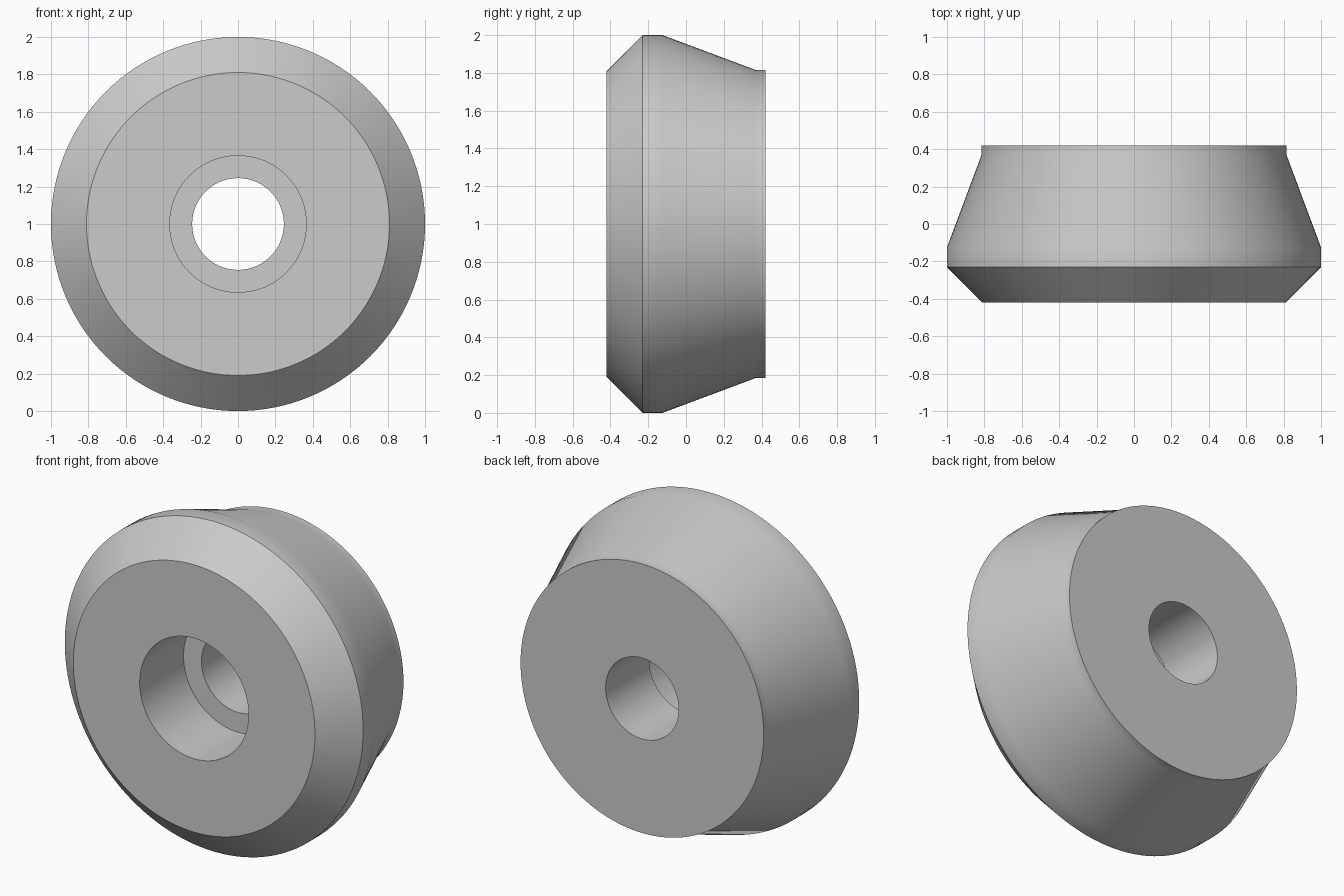
import bpy, bmesh, math
from mathutils import Matrix, Vector

cube = bpy.data.objects.get("Cube")
if cube:
    bpy.data.objects.remove(cube, do_unlink=True)

# Plain grey material
grey = bpy.data.materials.new("grey")
grey.use_nodes = True
colour = (0.6, 0.6, 0.6, 1)
grey.diffuse_color = colour
grey.node_tree.nodes["Principled BSDF"].inputs["Base Color"].default_value = colour

# Closed cross-section of the ring as (radius, y), front to back
section = [
    (0.365, -0.42), (0.81, -0.42),    # front face
    (1.0, -0.23), (1.0, -0.125),      # chamfer and rim
    (0.815, 0.37), (0.815, 0.42),     # taper and back lip
    (0.245, 0.42), (0.245, 0.0),      # back face and through hole
    (0.365, 0.0),                     # counterbore ledge
]
SIDES = 128


def lathe(name, points, material):
    """Sweep a closed section around the y axis."""
    bm = bmesh.new()
    rings = []
    for i in range(SIDES):
        turn = Matrix.Rotation(2 * math.pi * i / SIDES, 3, 'Y')
        rings.append([bm.verts.new(turn @ Vector((r, y, 0))) for r, y in points])
    for i, ring in enumerate(rings):
        after = rings[(i + 1) % SIDES]
        for j in range(len(points)):
            k = (j + 1) % len(points)
            bm.faces.new((ring[j], ring[k], after[k], after[j]))
    bmesh.ops.recalc_face_normals(bm, faces=bm.faces)
    mesh = bpy.data.meshes.new(name)
    bm.to_mesh(mesh)
    bm.free()
    mesh.materials.append(material)
    obj = bpy.data.objects.new(name, mesh)
    bpy.context.collection.objects.link(obj)
    return obj


# Tapered foot with a counterbored hole, standing on its rim
foot = lathe("tapered_foot", section, grey)
foot.location.z = 1
bpy.ops.object.select_all(action='DESELECT')
foot.select_set(True)
bpy.context.view_layer.objects.active = foot
bpy.ops.object.shade_smooth_by_angle(angle=math.radians(30))
